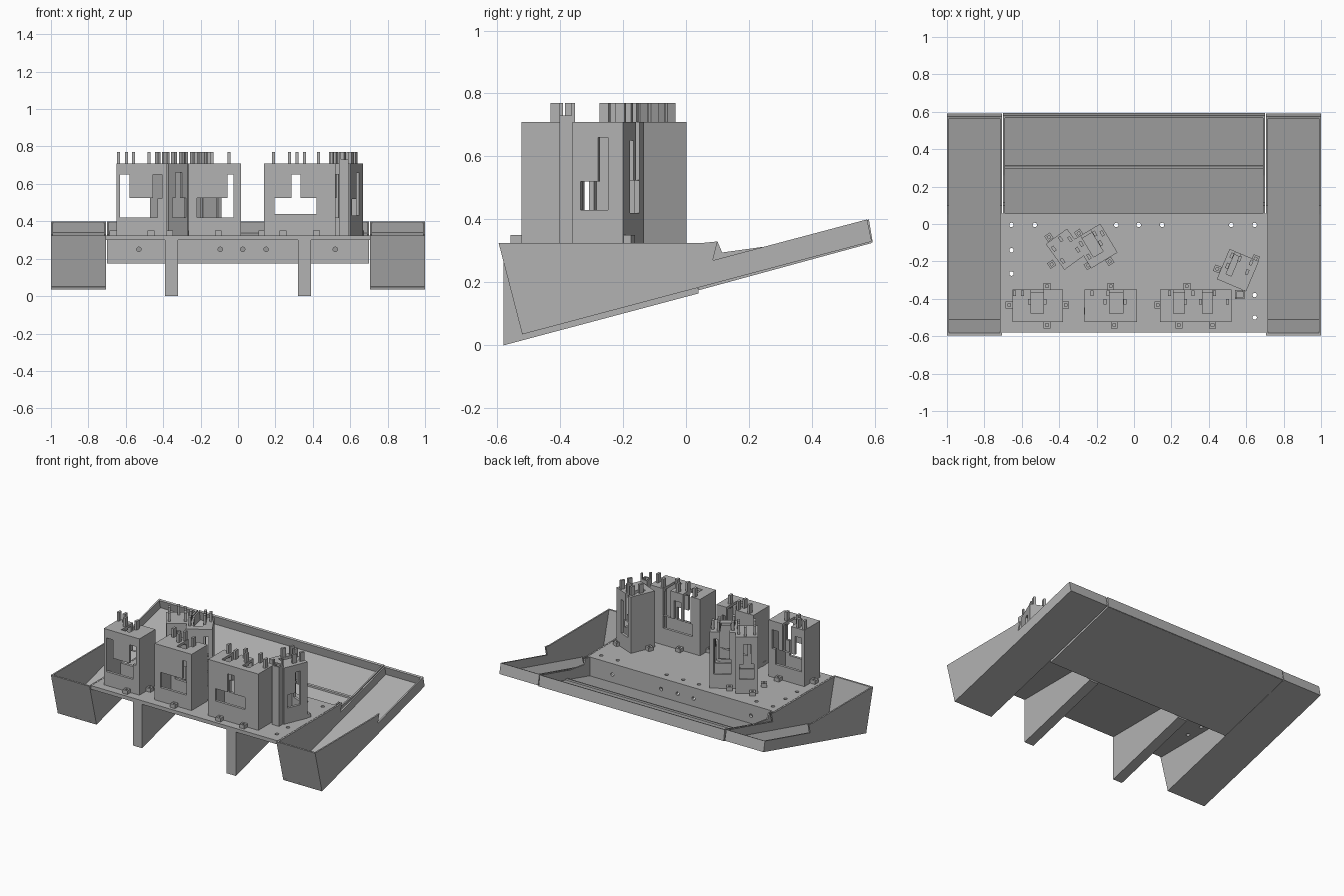
import bpy, bmesh, math
from mathutils import Matrix, Vector

cube = bpy.data.objects.get("Cube")
if cube:
    bpy.data.objects.remove(cube)

grey = bpy.data.materials.new("plain grey")
grey.use_nodes = True
GREY = (0.45, 0.45, 0.45, 1)
grey.diffuse_color = GREY
grey.node_tree.nodes["Principled BSDF"].inputs["Base Color"].default_value = GREY

DECK, ROOF, TIP = 0.325, 0.71, 0.77


def finish(name, bm):
    bmesh.ops.recalc_face_normals(bm, faces=bm.faces)
    mesh = bpy.data.meshes.new(name)
    bm.to_mesh(mesh)
    bm.free()
    mesh.materials.append(grey)
    ob = bpy.data.objects.new(name, mesh)
    bpy.context.collection.objects.link(ob)
    return ob


def add_box(bm, x0, x1, y0, y1, z0, z1):
    mid = Vector((x0 + x1, y0 + y1, z0 + z1)) / 2
    size = (x1 - x0, y1 - y0, z1 - z0)
    bmesh.ops.create_cube(bm, size=1, matrix=Matrix.LocRotScale(mid, None, size))


def boxes(name, items):
    bm = bmesh.new()
    for b in items:
        add_box(bm, *b)
    return finish(name, bm)


def prism(name, profile, x0, x1):
    """Extrude a side (y, z) profile along x."""
    bm = bmesh.new()
    face = bm.faces.new([bm.verts.new((x0, y, z)) for y, z in profile])
    new = bmesh.ops.extrude_face_region(bm, geom=[face])["geom"]
    bmesh.ops.translate(bm, vec=(x1 - x0, 0, 0),
                        verts=[v for v in new if isinstance(v, bmesh.types.BMVert)])
    return finish(name, bm)


def cut(ob, cutter):
    mod = ob.modifiers.new("cut", "BOOLEAN")
    mod.operation, mod.solver, mod.object = "DIFFERENCE", "EXACT", cutter
    mod.use_self = True
    dg = bpy.context.evaluated_depsgraph_get()
    mesh = bpy.data.meshes.new_from_object(ob.evaluated_get(dg))
    ob.modifiers.clear()
    ob.data = mesh
    bpy.data.objects.remove(cutter)


def drill(ob, points, axis):
    bm = bmesh.new()
    turn = Matrix.Rotation(math.pi / 2, 4, "X") if axis == "Y" else Matrix()
    for p in points:
        bmesh.ops.create_cone(bm, cap_ends=True, segments=16, radius1=0.012, radius2=0.012,
                              depth=0.1, matrix=Matrix.Translation(p) @ turn)
    cut(ob, finish("drill", bm))


# Deck with bolt holes
deck = boxes("deck", [(-0.705, 0.705, -0.58, 0.055, 0.3, DECK)])
row = [-0.53, -0.095, 0.025, 0.15, 0.52]
spots = [(x, -0.005, 0.31) for x in row + [-0.655, 0.645]]
spots += [(-0.655, y, 0.31) for y in (-0.14, -0.265)] + [(0.645, y, 0.31) for y in (-0.38, -0.5)]
drill(deck, spots, "Z")

# Riser wall behind the legs
riser = boxes("riser_wall", [(-0.7, 0.7, 0.035, 0.055, 0.18, 0.3)])
drill(riser, [(x, 0.045, 0.25) for x in row], "Y")

# Rear tray
prism("rear_floor", [(0.04, 0.175), (0.59, 0.325), (0.586, 0.34), (0.04, 0.192)], -0.7, 0.7)
prism("rear_wall", [(0.593, 0.327), (0.58, 0.325), (0.568, 0.395), (0.581, 0.4)], -0.7, 0.7)
prism("floor_ridge", [(0.295, 0.255), (0.315, 0.26), (0.311, 0.275), (0.297, 0.272)], -0.69, 0.69)
low_side = [(0.04, 0.175), (0.59, 0.327), (0.575, 0.4), (0.26, 0.315), (0.115, 0.295),
            (0.1, 0.33), (0.055, DECK)]
high_side = [(-0.595, DECK), (0.05, DECK), (0.1, 0.33), (0.085, 0.27), (0.575, 0.4),
             (0.59, 0.33), (-0.52, 0.035)]

# Legs and open side trays, mirrored
for side, s in (("right", -1), ("left", 1)):
    prism(side + "_leg", [(-0.58, 0), (0.04, 0.165), (0.04, 0.3), (-0.58, 0.3)], s * 0.32, s * 0.39)
    prism(side + "_rear_cheek", low_side, s * 0.69, s * 0.7)
    prism(side + "_tray_outer_wall", high_side, s * 0.99, s)
    prism(side + "_tray_inner_wall", high_side, s * 0.707, s * 0.717)
    prism(side + "_tray_floor", [(-0.52, 0.035), (0.59, 0.33), (0.586, 0.344), (-0.524, 0.05)],
          s * 0.71, s * 0.995)
    prism(side + "_tray_front", [(-0.595, DECK), (-0.582, DECK), (-0.507, 0.04), (-0.52, 0.035)],
          s * 0.71, s * 0.995)
    prism(side + "_tray_back", [(0.59, 0.33), (0.575, 0.4), (0.563, 0.395), (0.578, 0.327)],
          s * 0.71, s * 0.995)


def tower(name, center, w, d, windows, slots, prongs, angle=0, side_windows=()):
    """Hollow block; windows run through in y (x0, x1, z0, z1), slots open the roof at the back."""
    hw, hd, t = w / 2, d / 2, 0.018
    body = boxes(name, [(-hw, hw, -hd, hd, DECK, ROOF)])
    cuts = [(-hw + t, hw - t, -hd + t, hd - t, DECK - 0.05, ROOF - t)]
    cuts += [(a, b, -hd - 0.1, hd + 0.1, z0, z1) for a, b, z0, z1 in windows]
    cuts += [(hw - 0.05, hw + 0.1, a, b, z0, z1) for a, b, z0, z1 in side_windows]
    cuts += [(a, b, -hd + 0.045, hd + 0.1, 0.525, ROOF + 0.1) for a, b in slots]
    for c in cuts:
        cut(body, boxes("cutter", [c]))
    forks = boxes(name + "_prongs", [(x - 0.008, x + 0.008, y - 0.015, y + 0.015, ROOF - 0.03, TIP)
                                     for x, y in prongs])
    for ob in (body, forks):
        ob.location = (*center, 0)
        ob.rotation_euler.z = math.radians(angle)


HIGH, LOW = (0.522, 0.65), (0.42, 0.524)

# Front row of towers
tower("front_tower_right", (-0.515, -0.437), 0.27, 0.172,
      [(-0.115, -0.065, *HIGH), (0.06, 0.108, *HIGH), (-0.115, 0.085, *LOW)],
      [(-0.035, 0.03)],
      [(-0.125, 0.067), (-0.08, 0.067), (-0.045, 0.022), (0.04, 0.022)])
tower("front_tower_middle", (-0.125, -0.437), 0.28, 0.172,
      [(0.07, 0.1, *HIGH), (-0.095, 0.1, *LOW)],
      [(-0.005, 0.065)],
      [(-0.1, 0.067), (-0.03, 0.022), (-0.015, 0.067), (0.078, 0.022)])
tower("front_tower_left", (0.33, -0.437), 0.38, 0.172,
      [(-0.045, 0.005, *HIGH), (-0.135, 0.09, 0.44, 0.524)],
      [(-0.12, -0.06), (0.035, 0.09)],
      [(-0.14, 0.067), (-0.055, 0.022), (-0.015, 0.067), (0.025, 0.022), (0.1, 0.067), (0.17, 0.022)])

# Turned towers behind
tower("rear_tower_outer", (-0.365, -0.135), 0.14, 0.17,
      [(-0.025, 0.02, 0.522, 0.66), (-0.045, 0.045, *LOW)], [],
      [(-0.05, -0.04), (-0.05, 0.04), (0.01, 0.06), (0.05, 0.03), (0.05, -0.04)], 36)
tower("rear_tower_inner", (-0.205, -0.118), 0.165, 0.18,
      [(0.03, 0.06, 0.522, 0.66), (-0.05, 0.06, *LOW)], [(-0.04, 0.02)],
      [(-0.06, 0.05), (-0.06, -0.03), (0.03, 0.06), (0.03, 0.0), (0.065, 0.04)], 31)
tower("rear_tower_left", (0.555, -0.247), 0.17, 0.175,
      [(0.0, 0.03, *HIGH), (-0.05, 0.03, *LOW)], [(-0.05, -0.02)],
      [(-0.06, 0.06), (-0.015, 0.06), (-0.06, 0.0), (0.05, 0.065), (0.05, 0.01)], -23,
      [(0.0, 0.035, 0.515, 0.66), (-0.06, 0.035, 0.43, 0.52)])

# Slim hollow post beside the left towers
post = boxes("corner_post", [(0.54, 0.592, -0.402, -0.352, DECK, 0.73)])
cut(post, boxes("cutter", [(0.55, 0.582, -0.392, -0.362, 0.6, 0.8)]))
boxes("post_prongs", [(0.54, 0.552, -0.402, -0.39, 0.72, TIP), (0.58, 0.592, -0.364, -0.352, 0.72, TIP)])

# Small drilled mounting lugs around the tower bases
lugs = {
    "straight": (0, [(-0.465, -0.333), (-0.668, -0.433), (-0.365, -0.433), (-0.465, -0.54),
                     (-0.25, -0.465), (-0.125, -0.333), (-0.105, -0.54), (0.128, -0.433),
                     (0.283, -0.333), (0.24, -0.54), (0.42, -0.54)]),
    "rear": (34, [(-0.455, -0.07), (-0.44, -0.215), (-0.295, -0.05), (-0.245, -0.222), (-0.13, -0.2)]),
    "left": (-23, [(0.445, -0.24), (0.65, -0.185)]),
}
for kind, (angle, places) in lugs.items():
    for i, (x, y) in enumerate(places):
        lug = boxes(f"{kind}_lug_{i + 1}", [(-0.018, 0.018, -0.018, 0.018, DECK - 0.005, 0.35)])
        cut(lug, boxes("cutter", [(-0.007, 0.007, -0.007, 0.007, DECK, 0.4)]))
        lug.location = (x, y, 0)
        lug.rotation_euler.z = math.radians(angle)
